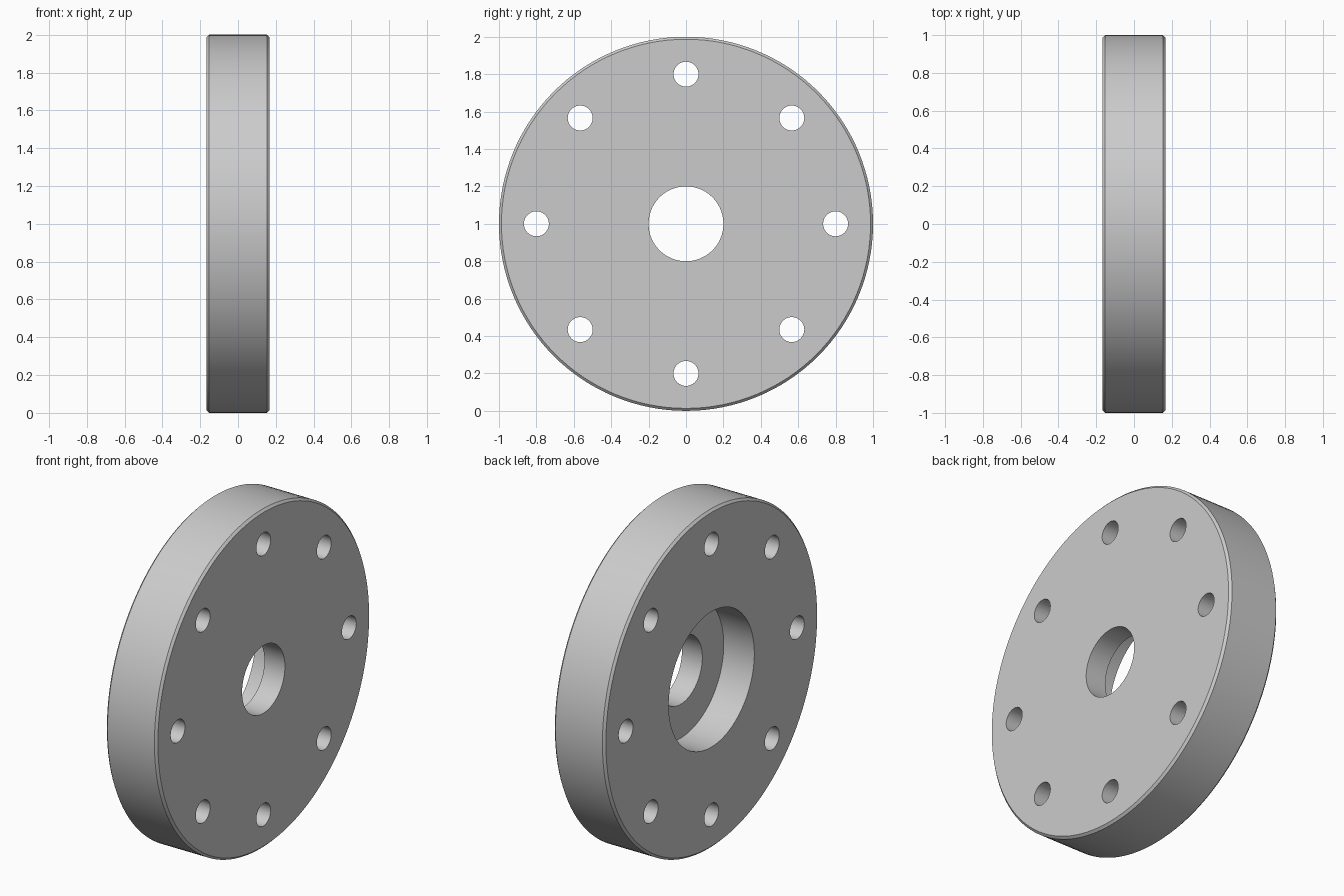
import bpy
import bmesh
from math import pi, radians
from mathutils import Matrix, Vector

default_cube = bpy.data.objects.get("Cube")
if default_cube:
    bpy.data.objects.remove(default_cube, do_unlink=True)

# Dimensions
CENTRE = Vector((0, 0, 1))
RADIUS, HALF_THICK, CHAMFER = 1.0, 0.1667, 0.0133
BORE_RADIUS, RECESS_RADIUS, RECESS_DEPTH = 0.2, 0.4, 0.2
BOLT_RADIUS, BOLT_CIRCLE, BOLT_COUNT = 0.0667, 0.8, 8

# Material
steel = bpy.data.materials.new("plain grey")
steel.use_nodes = True
grey = (0.6, 0.6, 0.6, 1)
steel.diffuse_color = grey
steel.node_tree.nodes["Principled BSDF"].inputs["Base Color"].default_value = grey


def add_object(name, bm):
    bmesh.ops.recalc_face_normals(bm, faces=bm.faces)
    mesh = bpy.data.meshes.new(name)
    bm.to_mesh(mesh)
    bm.free()
    mesh.materials.append(steel)
    obj = bpy.data.objects.new(name, mesh)
    bpy.context.collection.objects.link(obj)
    return obj


# Disc with chamfered rim, bore and a recess on one side: (x, radius) profile
shoulder = -HALF_THICK + RECESS_DEPTH
profile = [
    (HALF_THICK, BORE_RADIUS),
    (HALF_THICK, RADIUS - CHAMFER),
    (HALF_THICK - CHAMFER, RADIUS),
    (-HALF_THICK + CHAMFER, RADIUS),
    (-HALF_THICK, RADIUS - CHAMFER),
    (-HALF_THICK, RECESS_RADIUS),
    (shoulder, RECESS_RADIUS),
    (shoulder, BORE_RADIUS),
]
bm = bmesh.new()
verts = [bm.verts.new(CENTRE + Vector((x, 0, r))) for x, r in profile]
edges = [bm.edges.new((v, verts[i - 1])) for i, v in enumerate(verts)]
bmesh.ops.spin(bm, geom=verts + edges, cent=CENTRE, axis=(1, 0, 0),
               angle=2 * pi, steps=128, use_merge=True)
bmesh.ops.remove_doubles(bm, verts=bm.verts, dist=1e-5)
flange = add_object("flange_disc", bm)

# Ring of bolt holes
bm = bmesh.new()
for i in range(BOLT_COUNT):
    place = (Matrix.Translation(CENTRE)
             @ Matrix.Rotation(2 * pi * i / BOLT_COUNT, 4, "X")
             @ Matrix.Translation((0, 0, BOLT_CIRCLE))
             @ Matrix.Rotation(pi / 2, 4, "Y"))
    bmesh.ops.create_cone(bm, cap_ends=True, segments=48, radius1=BOLT_RADIUS,
                          radius2=BOLT_RADIUS, depth=1, matrix=place)
cutter = add_object("bolt_hole_cutter", bm)
cutter.hide_render = True

cut = flange.modifiers.new("bolt_holes", "BOOLEAN")
cut.operation = "DIFFERENCE"
cut.solver = "EXACT"
cut.object = cutter

bpy.ops.object.select_all(action="DESELECT")
flange.select_set(True)
bpy.context.view_layer.objects.active = flange
bpy.ops.object.modifier_apply(modifier=cut.name)
bpy.data.objects.remove(cutter, do_unlink=True)

# Smooth walls, crisp edges
bpy.ops.object.shade_smooth_by_angle(angle=radians(30))
